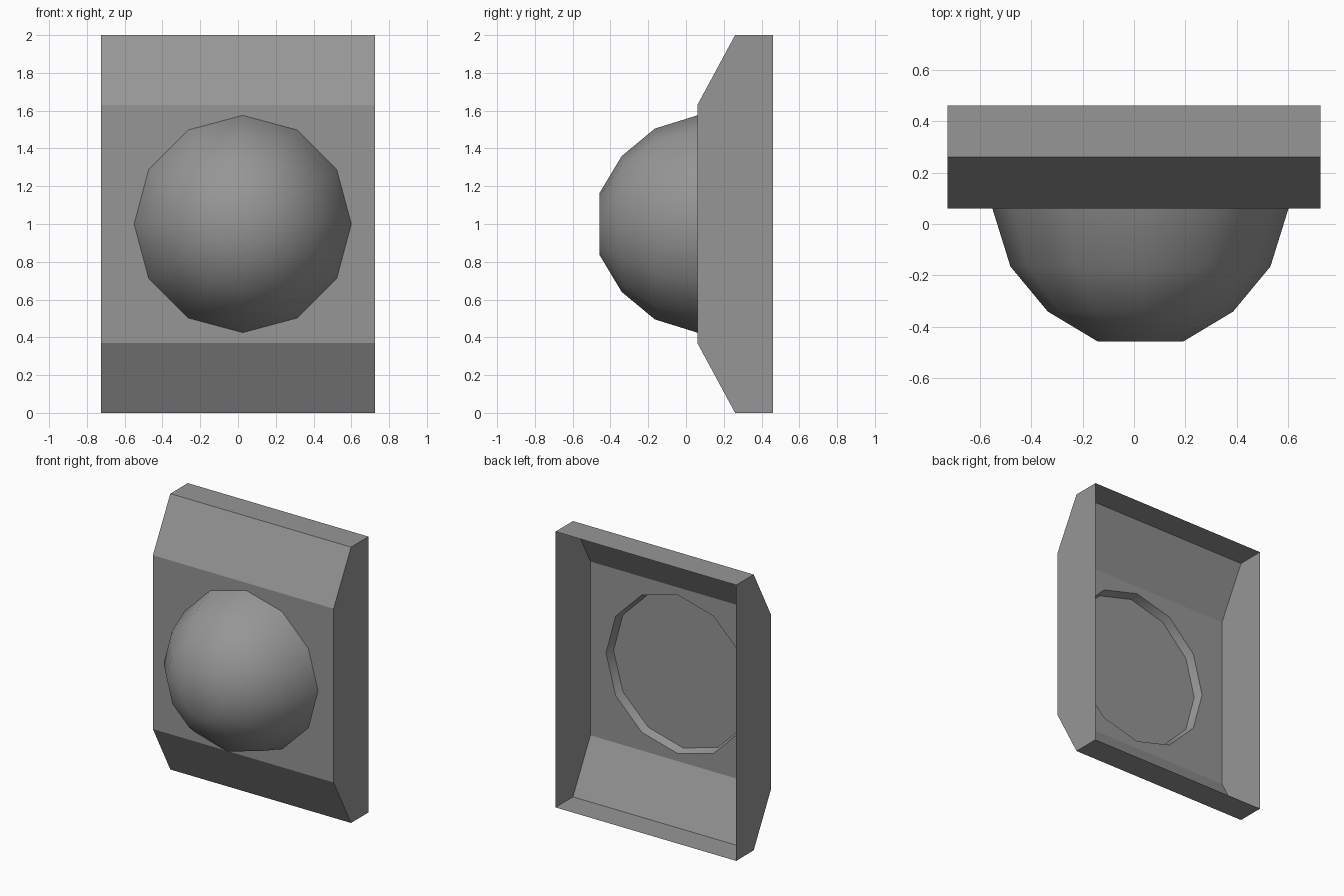
import bpy, bmesh, math

if "Cube" in bpy.data.objects:
    bpy.data.objects.remove(bpy.data.objects["Cube"])

SIDES = 12
CX, CZ = 0.025, 1.0      # dome axis
FACE_Y = 0.06            # plane of the front panel
HALF_W = 0.725

grey = bpy.data.materials.new("grey")
grey.diffuse_color = (0.305, 0.305, 0.305, 1)
grey.use_nodes = True
grey.node_tree.nodes["Principled BSDF"].inputs["Base Color"].default_value = grey.diffuse_color


def ring(bm, r, y):
    """Twelve-sided loop of vertices around the dome axis."""
    return [bm.verts.new((CX + r * math.cos(2 * math.pi * i / SIDES), y,
                          CZ + r * math.sin(2 * math.pi * i / SIDES)))
            for i in range(SIDES)]


def loop_edges(bm, verts):
    out = []
    for a, b in zip(verts, verts[1:] + verts[:1]):
        out.append(bm.edges.get((a, b)) or bm.edges.new((a, b)))
    return out


def finish(bm, name, smooth=False):
    mesh = bpy.data.meshes.new(name)
    for f in bm.faces:
        f.smooth = smooth
    bm.to_mesh(mesh)
    bm.free()
    mesh.materials.append(grey)
    obj = bpy.data.objects.new(name, mesh)
    bpy.context.collection.objects.link(obj)
    return obj


# Housing: thin open-backed shell with sloped top and bottom
bm = bmesh.new()
profile = [(0.46, 0), (0.26, 0), (FACE_Y, 0.37),
           (FACE_Y, 1.63), (0.26, 2), (0.46, 2)]
left = [bm.verts.new((-HALF_W, y, z)) for y, z in profile]
right = [bm.verts.new((HALF_W, y, z)) for y, z in profile]
bm.faces.new(left[::-1])
bm.faces.new(right)
for i in (0, 1, 3, 4):
    bm.faces.new((left[i], left[i + 1], right[i + 1], right[i]))
# Front panel with a round opening for the dome
border = loop_edges(bm, [left[2], right[2], right[3], left[3]])
hole = loop_edges(bm, ring(bm, 0.575, FACE_Y))
bmesh.ops.triangle_fill(bm, use_beauty=True, use_dissolve=False,
                        edges=border + hole, normal=(0, -1, 0))
# Point every face outwards
bm.normal_update()
for f in bm.faces:
    c = f.calc_center_median()
    out = (c.x, c.y - 0.46, c.z - 1.0)
    if sum(a * b for a, b in zip(f.normal, out)) < 0:
        f.normal_flip()
finish(bm, "housing")

# Dome: faceted outline, smooth shading, flattened nose
bm = bmesh.new()
rings = [ring(bm, r, y) for r, y in
         [(0.575, FACE_Y), (0.505, -0.165), (0.36, -0.34), (0.165, -0.457)]]
for a, b in zip(rings, rings[1:]):
    for i in range(SIDES):
        j = (i + 1) % SIDES
        bm.faces.new((a[i], a[j], b[j], b[i]))
tip = bm.verts.new((CX, -0.457, CZ))
for i in range(SIDES):
    bm.faces.new((rings[-1][i], rings[-1][(i + 1) % SIDES], tip))
bm.normal_update()
for f in bm.faces:
    c = f.calc_center_median()
    if f.normal.x * (c.x - CX) + f.normal.y * (c.y - 0.1) + f.normal.z * (c.z - CZ) < 0:
        f.normal_flip()
finish(bm, "dome", smooth=True)

# Flat plate closing the dome, slightly recessed behind the panel
bm = bmesh.new()
plate = bm.faces.new(ring(bm, 0.556, 0.0))
bm.normal_update()
if plate.normal.y < 0:
    plate.normal_flip()
finish(bm, "dome_back_plate")
